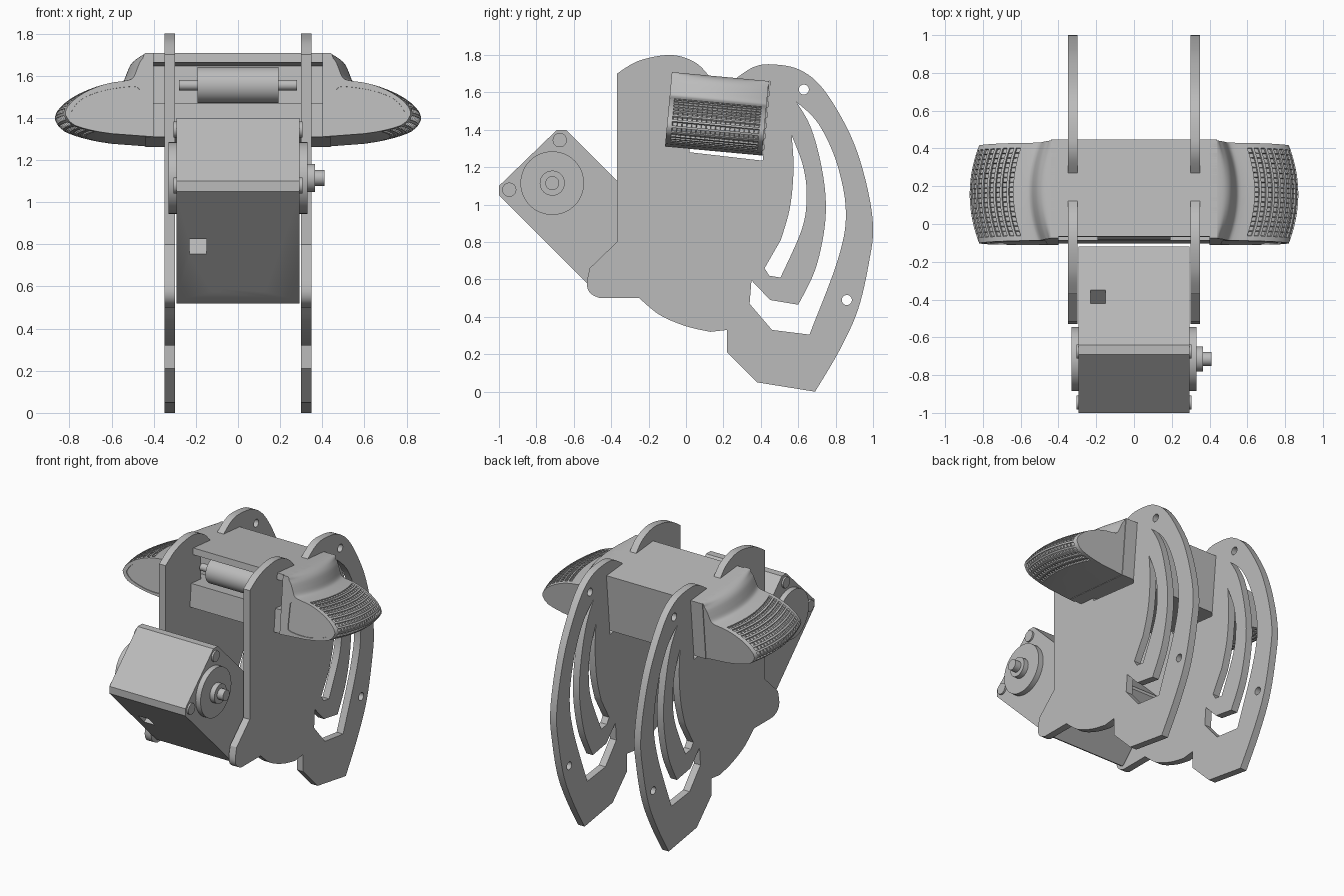
import bpy, bmesh, math
from mathutils import Matrix, Vector

default = bpy.data.objects.get("Cube")
if default:
    bpy.data.objects.remove(default, do_unlink=True)

grey = bpy.data.materials.new("light_grey")
grey.use_nodes = True
COLOUR = (0.5, 0.5, 0.5, 1)
grey.diffuse_color = COLOUR
grey.node_tree.nodes["Principled BSDF"].inputs["Base Color"].default_value = COLOUR
parts = []


def make(name, bm, matrix=None):
    bmesh.ops.recalc_face_normals(bm, faces=bm.faces)
    if matrix:
        bm.transform(matrix)
    mesh = bpy.data.meshes.new(name)
    bm.to_mesh(mesh)
    bm.free()
    mesh.materials.append(grey)
    obj = bpy.data.objects.new(name, mesh)
    bpy.context.collection.objects.link(obj)
    parts.append(obj)
    return obj


def curve(points, steps=6):
    """Smooth curve through (y, z) points."""
    p = [Vector(q) for q in [points[0], *points, points[-1]]]
    out = []
    for a, b, c, d in zip(p, p[1:], p[2:], p[3:]):
        for i in range(steps):
            t = i / steps
            out.append(0.5 * (2 * b + (c - a) * t + (2 * a - 5 * b + 4 * c - d) * t * t
                              + (3 * b - a - 3 * c + d) * t ** 3))
    return out + [p[-1]]


def prism(name, outline, x0, x1, matrix=None):
    """Extrude a (y, z) outline along x."""
    bm = bmesh.new()
    face = bm.faces.new([bm.verts.new((x0, p[0], p[1])) for p in outline])
    grown = bmesh.ops.extrude_face_region(bm, geom=[face])["geom"]
    bmesh.ops.translate(bm, vec=(x1 - x0, 0, 0),
                        verts=[v for v in grown if isinstance(v, bmesh.types.BMVert)])
    return make(name, bm, matrix)


def cylinder(name, centre, axis, radius, length, sides=32, matrix=None):
    bm = bmesh.new()
    bmesh.ops.create_cone(bm, cap_ends=True, segments=sides, radius1=radius,
                          radius2=radius, depth=length)
    bm.transform(Matrix.Translation(centre)
                 @ Vector(axis).to_track_quat("Z", "Y").to_matrix().to_4x4())
    return make(name, bm, matrix)


def box(name, low, high, matrix=None):
    outline = [(low[1], low[2]), (high[1], low[2]), (high[1], high[2]), (low[1], high[2])]
    return prism(name, outline, low[0], high[0], matrix)


def cut(obj, cutters):
    """Subtract the cutters, then discard them."""
    for c in cutters:
        mod = obj.modifiers.new("cut", "BOOLEAN")
        mod.object, mod.operation, mod.solver = c, "DIFFERENCE", "EXACT"
    graph = bpy.context.evaluated_depsgraph_get()
    mesh = bpy.data.meshes.new_from_object(obj.evaluated_get(graph))
    obj.modifiers.clear()
    obj.data = mesh
    for c in cutters:
        parts.remove(c)
        bpy.data.objects.remove(c, do_unlink=True)


# Side plates with handle notch, two curved slots and bolt holes
plate = (
    [(-0.37, 0.8)]
    + curve([(-0.37, 1.7), (-0.25, 1.77), (-0.08, 1.8), (0.05, 1.76), (0.13, 1.68)])
    + [(0.02, 1.67), (0.02, 1.28), (0.41, 1.235), (0.45, 1.66)]
    + curve([(0.26, 1.67), (0.36, 1.735), (0.46, 1.75), (0.61, 1.72), (0.74, 1.61),
             (0.88, 1.37), (0.96, 1.13), (1, 0.89), (0.98, 0.7), (0.92, 0.44),
             (0.82, 0.22), (0.69, 0)])
    + [(0.38, 0.05), (0.22, 0.21), (0.22, 0.33)]
    + curve([(0.13, 0.32), (0, 0.35), (-0.14, 0.41), (-0.25, 0.5)])
    + curve([(-0.46, 0.5), (-0.51, 0.525), (-0.53, 0.575), (-0.515, 0.66)], 4))
outer_slot = (
    curve([(0.59, 1.55), (0.71, 1.43), (0.81, 1.21), (0.855, 0.95), (0.81, 0.7), (0.66, 0.305)])
    + [(0.46, 0.33), (0.34, 0.47), (0.35, 0.595), (0.45, 0.49)]
    + curve([(0.6, 0.465), (0.69, 0.65), (0.74, 0.87), (0.745, 1.06), (0.71, 1.27),
             (0.66, 1.43), (0.59, 1.55)])[:-1])
inner_slot = (
    curve([(0.565, 1.37), (0.625, 1.21), (0.645, 1.05), (0.62, 0.87), (0.505, 0.61)])
    + [(0.445, 0.62), (0.42, 0.66)]
    + curve([(0.5, 0.79), (0.555, 0.98), (0.575, 1.19), (0.565, 1.37)])[1:-1])
plate_holes = [(0.63, 1.615, 0.027), (0.86, 0.49, 0.027), (-0.185, 0.85, 0.02), (-0.46, 0.58, 0.02)]
for label, x in (("left", 0.3), ("right", -0.35)):
    obj = prism(label + "_side_plate", plate, x, x + 0.05)
    cutters = [prism("cutter", s, x - 0.1, x + 0.15) for s in (outer_slot, inner_slot)]
    cutters += [cylinder("cutter", (x, y, z), (1, 0, 0), r, 0.3, 24) for y, z, r in plate_holes]
    cut(obj, cutters)

# Motor body, turned by 45 degrees, with screw holes and a cable slot
body = [(-1, 1.05), (-1, 1.1), (-0.69, 1.4), (-0.64, 1.4), (-0.12, 0.88), (-0.12, 0.86),
        (-0.46, 0.52), (-0.48, 0.53)]
motor = prism("motor_body", body, -0.293, 0.293)
across, along = (0, 1, 1), (0, 1, -1)
holes = [cylinder("cutter", (x, y, z), across, 0.02, 0.08, 20) for x in (-0.11, 0.11)
         for y, z in ((-0.84, 0.89), (-0.54, 0.59), (-0.48, 1.23), (-0.19, 0.94))]
holes += [cylinder("cutter", (0.11, y, z), along, 0.02, 0.08, 20)
          for y, z in ((-0.75, 1.35), (-0.94, 1.155))]
holes += [cylinder("cutter", (x, y, z), (1, 0, 0), 0.02, 0.05, 20) for x in (-0.293, 0.293)
          for y, z in ((-0.48, 1.147), (-0.75, 0.88))]
slot = [(-0.95, 0.65), (-0.88, 0.58), (-0.1, 1.36), (-0.17, 1.43)]
holes.append(prism("cutter", slot, -0.23, -0.15))
port = [(-0.92, 1.22), (-0.84, 1.3), (-0.82, 1.28), (-0.9, 1.2)]
holes.append(prism("cutter", port, -0.35, -0.235))
cut(motor, holes)

# Motor discs, hub, shaft and corner screws
HY, HZ = -0.715, 1.115
for label, s in (("left", 1), ("right", -1)):
    disc = cylinder(label + "_motor_disc", (s * 0.31, HY, HZ), (1, 0, 0), 0.17, 0.04, 48)
    ring = [i * math.tau / 8 for i in range(8)]
    cut(disc, [cylinder("cutter", (s * 0.33, HY + 0.14 * math.cos(a), HZ + 0.14 * math.sin(a)),
                        (1, 0, 0), 0.019, 0.04, 16) for a in ring])
    for y, z in ((-0.675, 1.345), (-0.945, 1.08)):
        screw = cylinder(label + "_corner_screw", (s * 0.295, y, z), (1, 0, 0), 0.038, 0.02, 24)
        cut(screw, [cylinder("cutter", (s * 0.305, y, z), (1, 0, 0), 0.02, 0.02, 16)])
cylinder("motor_hub", (0.347, HY, HZ), (1, 0, 0), 0.067, 0.036)
cylinder("motor_shaft", (0.38, HY, HZ), (1, 0, 0), 0.037, 0.06)

# Tilted crossbar with a front recess and a roller
tilt = Matrix.Translation((0, 0.17, 1.485)) @ Matrix.Rotation(math.radians(-5.3), 4, "X")
bar = box("crossbar", (-0.44, -0.255, -0.2), (0.44, 0.26, 0.2), tilt)
cut(bar, [box("cutter", (-0.4, -0.4, -0.04), (0.4, -0.07, 0.155), tilt)])
cylinder("roller", (0, -0.175, 0.055), (1, 0, 0), 0.086, 0.385, 40, tilt)
cylinder("roller_rod", (0, -0.175, 0.055), (1, 0, 0), 0.025, 0.56, 20, tilt)


def walk(points, spacing):
    """Points along a path at alternating spacings."""
    out, need, n = [points[0]], spacing[0], 0
    for a, b in zip(points, points[1:]):
        length, at = (b - a).length, 0
        while at + need <= length:
            at += need
            out.append(a.lerp(b, at / length))
            n += 1
            need = spacing[n % 2]
        need -= length - at
    return out


# Grips: bulged loft with rows of small pockets wrapped around the tip
shoulder = curve([(0.44, 0.2), (0.48, 0.19), (0.51, 0.165), (0.53, 0.12), (0.545, 0.085),
                  (0.57, 0.07), (0.64, 0.06)], 3)[:-1]
tip = walk(curve([(0.64, 0.06), (0.7, 0.045), (0.78, 0.01), (0.84, -0.035), (0.87, -0.085),
                  (0.84, -0.135), (0.78, -0.16), (0.7, -0.178)], 12), (0.024, 0.013))
profile = [Vector((0.4, 0.2))] + shoulder + tip + [Vector((0.65, -0.185)), Vector((0.4, -0.2))]
first = 1 + len(shoulder)
ROWS = 20
panel = curve([(0.46, -0.13), (0.475, -0.16), (0.6, -0.168), (0.73, -0.14), (0.785, -0.1),
               (0.785, -0.07), (0.74, -0.02), (0.64, 0.02), (0.5, 0.04), (0.467, 0.025)], 4)
for label, s in (("left", 1), ("right", -1)):
    bm = bmesh.new()
    rings = []
    for j in range(ROWS + 1):
        t = 2 * j / ROWS - 1
        rings.append([bm.verts.new((
            s * (p.x - 0.05 * t * t * min(1, max(0, (p.x - 0.44) / 0.06))),
            -0.265 + 0.52 * j / ROWS, p.y)) for p in profile])
    pockets, n = [], len(profile)
    for j in range(ROWS):
        for i in range(n):
            k = (i + 1) % n
            f = bm.faces.new((rings[j][i], rings[j][k], rings[j + 1][k], rings[j + 1][i]))
            if first <= i < first + len(tip) - 1 and (i - first) % 2 == 0 and 0 < j < ROWS - 1:
                pockets.append(f)
    bm.faces.new(rings[0])
    bm.faces.new(rings[-1])
    bmesh.ops.recalc_face_normals(bm, faces=bm.faces)
    bmesh.ops.inset_individual(bm, faces=pockets, thickness=0.003, depth=-0.01)
    grip = make(label + "_grip", bm, tilt)
    # Shallow front panel
    bm = bmesh.new()
    front = bm.faces.new([bm.verts.new((s * p.x, -0.3, p.y)) for p in panel])
    grown = bmesh.ops.extrude_face_region(bm, geom=[front])["geom"]
    bmesh.ops.translate(bm, vec=(0, 0.041, 0),
                        verts=[v for v in grown if isinstance(v, bmesh.types.BMVert)])
    cut(grip, [make("cutter", bm, tilt)])

# Smooth the curved surfaces and keep hard edges
bpy.ops.object.select_all(action="DESELECT")
for obj in parts:
    obj.select_set(True)
bpy.context.view_layer.objects.active = parts[0]
bpy.ops.object.shade_smooth_by_angle(angle=math.radians(30))
